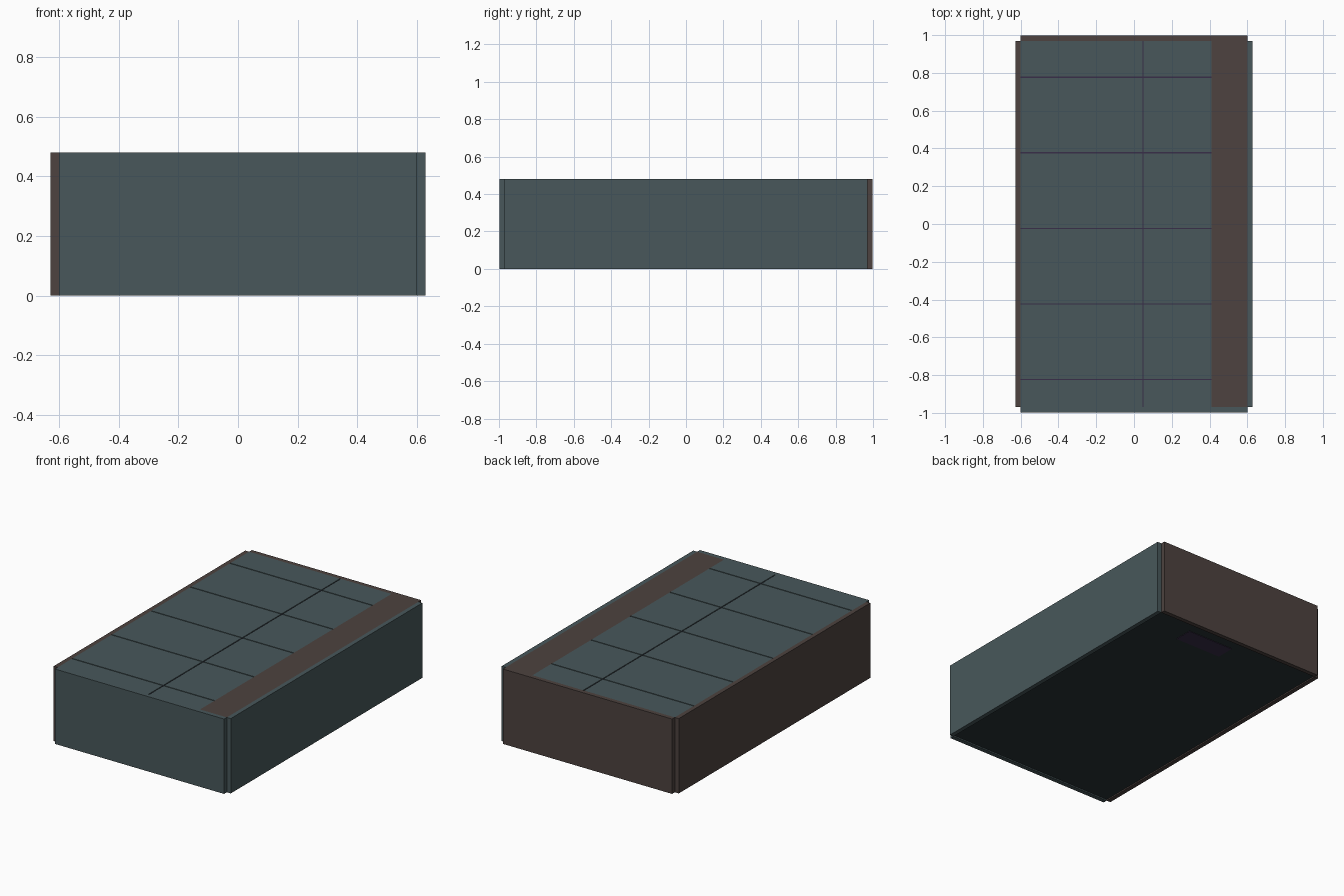
import bpy

old = bpy.data.objects.get("Cube")
if old:
    bpy.data.objects.remove(old, do_unlink=True)

W, L, H, T = 0.6, 0.97, 0.48, 0.028   # inner half width, inner half length, height, wall thickness
SLAB = 0.03


def material(name, rgb):
    m = bpy.data.materials.new(name)
    m.use_nodes = True
    colour = (*rgb, 1.0)
    m.diffuse_color = colour
    m.node_tree.nodes["Principled BSDF"].inputs["Base Color"].default_value = colour
    return m


teal = material("slate teal", (0.065, 0.097, 0.104))
brown = material("dull brown", (0.075, 0.055, 0.050))
purple = material("dark purple", (0.040, 0.026, 0.065))
dark = material("dark slate", (0.022, 0.032, 0.036))


def box(name, x, y, z, mat):
    """Box from (low, high) ranges on each axis."""
    centre = [(a + b) / 2 for a, b in (x, y, z)]
    bpy.ops.mesh.primitive_cube_add(size=1, location=centre)
    ob = bpy.context.object
    ob.name = name
    ob.scale = [b - a for a, b in (x, y, z)]
    bpy.ops.object.transform_apply(location=False, rotation=False, scale=True)
    ob.data.materials.append(mat)
    return ob


# Four walls with notched corners
full = (0, H)
box("front_wall", (-W, W), (-L - T, -L), full, teal)
box("back_wall", (-W, W), (L, L + T), full, brown)
box("left_wall", (W, W + T), (-L, L), full, teal)
box("right_wall", (-W - T, -W), (-L, L), full, brown)

# Floor, slightly recessed, with a hatch plate on its underside
box("floor", (-W, W), (-L, L), (0.008, SLAB), dark)
box("floor_hatch", (-0.01, 0.32), (0.78, 0.9), (0.005, 0.008), purple)

# Ceiling: backing sheet showing in the seams, side strip and panels
STRIP = 0.41
box("ceiling_backing", (-W, STRIP), (-L, L), (H - SLAB, H - 0.004), purple)
box("ceiling_strip", (STRIP, W), (-L, L), (H - SLAB, H), brown)

GAP = 0.003
columns = [-W, 0.047, STRIP]
rows = [-L] + [-0.823 + 0.4 * i for i in range(5)] + [L]
for x0, x1 in zip(columns, columns[1:]):
    for y0, y1 in zip(rows, rows[1:]):
        box("ceiling_panel",
            (x0 + (GAP if x0 > -W else 0), x1 - (GAP if x1 < STRIP else 0)),
            (y0 + (GAP if y0 > -L else 0), y1 - (GAP if y1 < L else 0)),
            (H - 0.004, H), teal)
